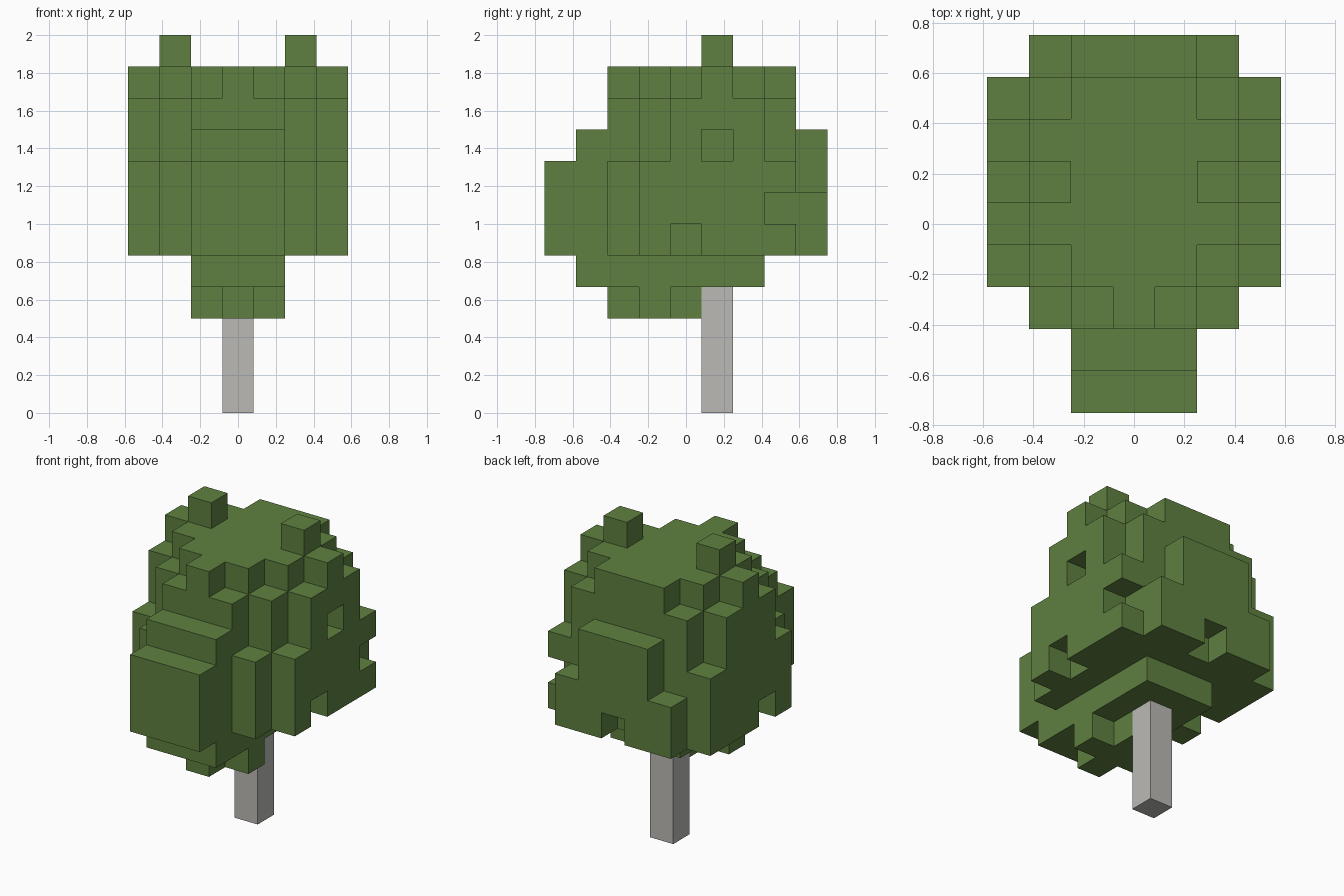
import bpy
import bmesh
from itertools import product
from mathutils import Vector

U = 1 / 6  # edge of one block

if "Cube" in bpy.data.objects:
    bpy.data.objects.remove(bpy.data.objects["Cube"])


def make_material(name, rgb):
    mat = bpy.data.materials.new(name)
    mat.use_nodes = True
    color = (*rgb, 1)
    mat.diffuse_color = color
    mat.node_tree.nodes["Principled BSDF"].inputs["Base Color"].default_value = color
    return mat


def slab(half, y0, y1, z0, z1):
    """Cells of a box that is symmetric across x."""
    return set(product(range(-half, half + 1), range(y0, y1 + 1), range(z0, z1 + 1)))


def build_blocks(name, cells, mat):
    """Closed shell around the filled cells, with only the exposed faces."""
    bm = bmesh.new()
    for cell in sorted(cells):
        center = Vector(cell) + Vector((0, 0, 0.5))
        for axis, sign in product(range(3), (-1, 1)):
            normal = Vector((0, 0, 0))
            normal[axis] = sign
            if tuple(int(a + b) for a, b in zip(cell, normal)) in cells:
                continue
            side = Vector((0, 0, 0))
            side[(axis + 1) % 3] = 0.5
            up = normal.cross(side)
            mid = center + normal / 2
            corners = (mid - side - up, mid + side - up, mid + side + up, mid - side + up)
            bm.faces.new([bm.verts.new(c * U) for c in corners])
    bmesh.ops.remove_doubles(bm, verts=bm.verts, dist=U / 100)
    mesh = bpy.data.meshes.new(name)
    bm.to_mesh(mesh)
    bm.free()
    mesh.materials.append(mat)
    obj = bpy.data.objects.new(name, mesh)
    bpy.context.collection.objects.link(obj)
    return obj


leaf_green = make_material("leaf_green", (0.115, 0.216, 0.052))
bark_gray = make_material("bark_gray", (0.50, 0.49, 0.465))

crown = set()
# Wide sides, rising towards the middle
crown |= slab(3, -1, 3, 5, 7) | slab(3, 0, 2, 8, 9) | slab(3, 1, 1, 10, 10)
# Shoulders
crown |= slab(2, -2, 3, 5, 7) | slab(2, -1, 3, 8, 9) | slab(2, 0, 2, 10, 10)
# Core and top
crown |= slab(1, -2, 3, 5, 9) | slab(1, -1, 3, 10, 10) | slab(0, -2, -2, 10, 10)
# Front bulge
crown |= slab(1, -3, -3, 5, 8) | slab(1, -4, -4, 5, 7)
# Back bulge
crown |= slab(1, 4, 4, 5, 8) | slab(2, 4, 4, 5, 6)
# Underside with a small cross below it
crown |= slab(1, -3, 2, 4, 4) | slab(1, -1, -1, 3, 3) | slab(0, -2, 0, 3, 3)
# Two tufts on top
crown |= {(-2, 1, 11), (2, 1, 11)}
# Gaps in the foliage
crown -= {(0, 4, 5), (-3, 0, 5), (3, 0, 5), (3, 1, 8), (3, 3, 6)}
build_blocks("leaf_crown", crown, leaf_green)

# Trunk
bpy.ops.mesh.primitive_cube_add(size=1, location=(0, U, 2 * U))
trunk = bpy.context.object
trunk.name = "trunk"
trunk.scale = (U, U, 4 * U)
trunk.data.materials.append(bark_gray)
